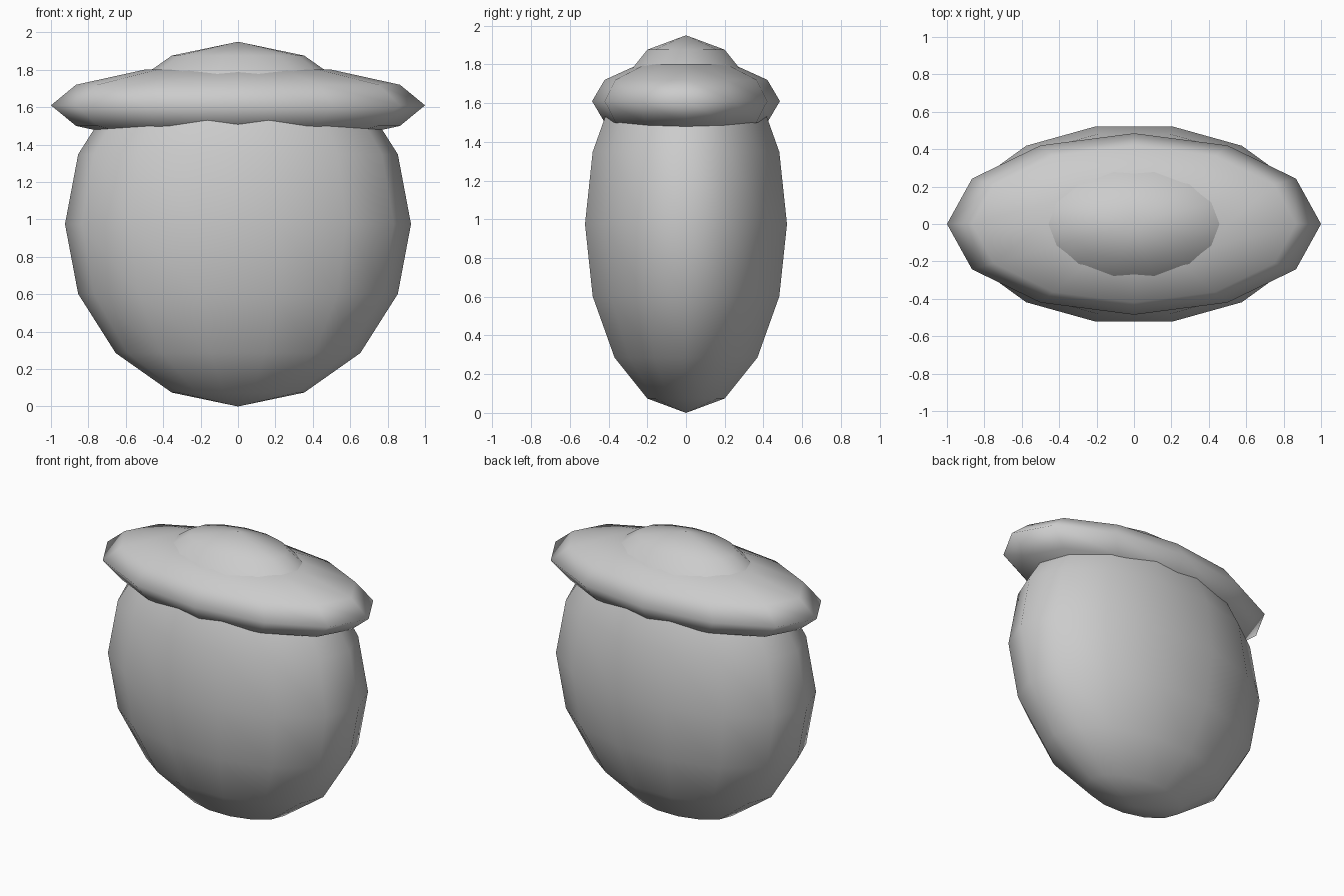
import bpy, bmesh, math
from mathutils import Matrix, Vector

if "Cube" in bpy.data.objects:
    bpy.data.objects.remove(bpy.data.objects["Cube"])


def ellipsoid(name, segments, rings, radii, z):
    """Smooth-shaded, coarse UV sphere with a vertex column on the x axis."""
    bm = bmesh.new()
    bmesh.ops.create_uvsphere(bm, u_segments=segments, v_segments=rings, radius=1)
    # put a vertex column exactly on +x or -x
    ring = max(bm.verts, key=lambda v: round(math.hypot(v.co.x, v.co.y), 4))
    angle = math.atan2(ring.co.y, ring.co.x)
    bmesh.ops.rotate(bm, verts=bm.verts, matrix=Matrix.Rotation(-angle, 3, 'Z'))
    bmesh.ops.scale(bm, verts=bm.verts, vec=Vector(radii))
    for f in bm.faces:
        f.smooth = True
    mesh = bpy.data.meshes.new(name)
    bm.to_mesh(mesh)
    bm.free()
    ob = bpy.data.objects.new(name, mesh)
    ob.location.z = z
    bpy.context.collection.objects.link(ob)
    return ob


# Tall flattened body, its top poking through the cap
ellipsoid("body", 14, 8, (0.925, 0.535, 0.975), 0.975)

# Wide flat cap around the upper part of the body
ellipsoid("cap", 12, 6, (1.0, 0.485, 0.22), 1.61)
